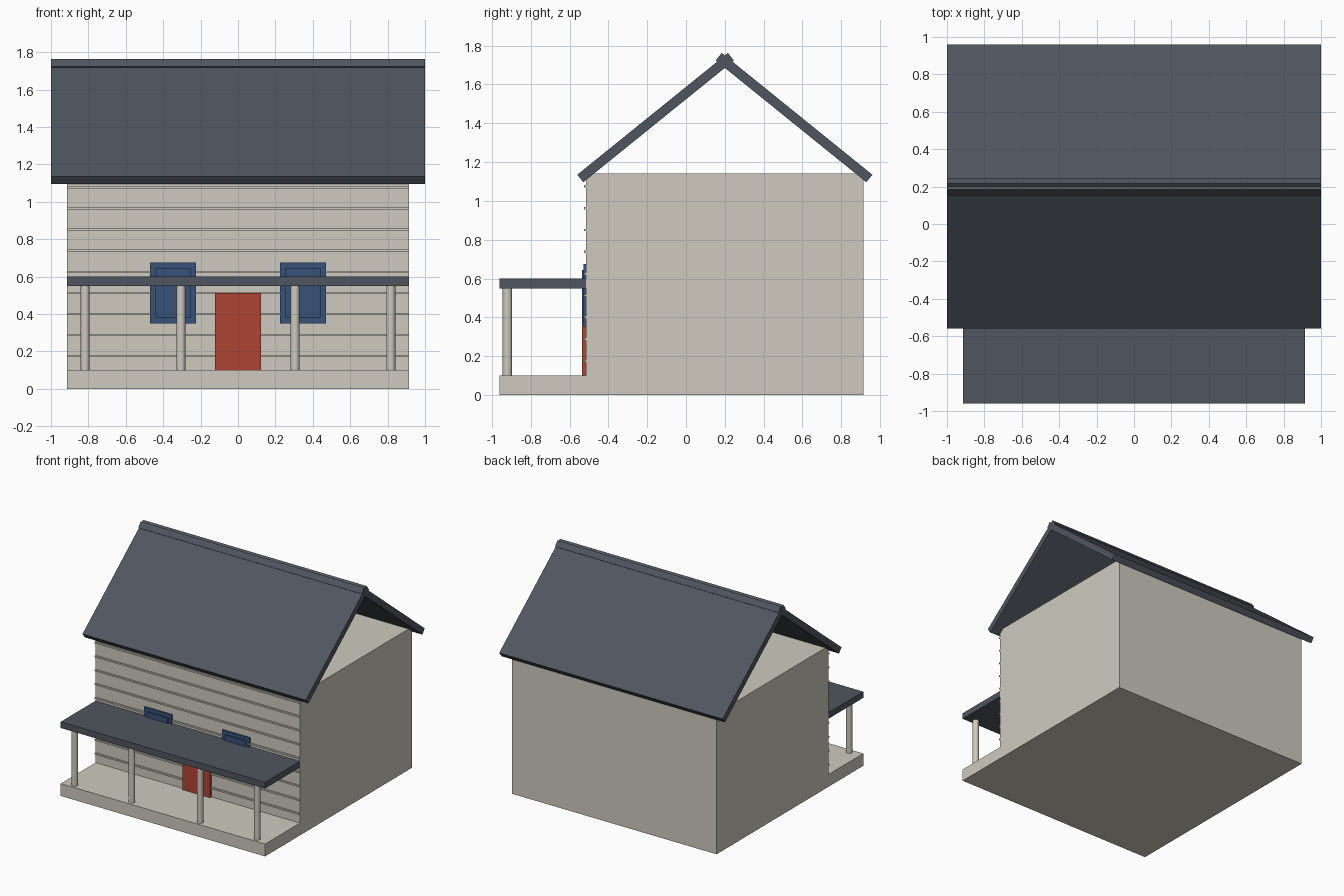
import bpy
import bmesh
from math import pi

cube = bpy.data.objects.get("Cube")
if cube:
    bpy.data.objects.remove(cube, do_unlink=True)


def material(name, rgb):
    m = bpy.data.materials.new(name)
    m.use_nodes = True
    m.diffuse_color = (*rgb, 1)
    m.node_tree.nodes["Principled BSDF"].inputs["Base Color"].default_value = (*rgb, 1)
    return m


CREAM = material("cream paint", (0.62, 0.59, 0.52))
SLATE = material("slate grey", (0.08, 0.092, 0.115))
RED = material("red paint", (0.42, 0.06, 0.035))
BLUE = material("blue glass", (0.04, 0.085, 0.19))


def finish(name, bm, mat):
    bmesh.ops.recalc_face_normals(bm, faces=bm.faces)
    mesh = bpy.data.meshes.new(name)
    bm.to_mesh(mesh)
    bm.free()
    mesh.materials.append(mat)
    obj = bpy.data.objects.new(name, mesh)
    bpy.context.collection.objects.link(obj)
    return obj


def prism(name, profile, x0, x1, mat):
    """Extrude a (y, z) outline along x."""
    bm = bmesh.new()
    face = bm.faces.new([bm.verts.new((x0, y, z)) for y, z in profile])
    new = bmesh.ops.extrude_face_region(bm, geom=[face])["geom"]
    verts = [v for v in new if isinstance(v, bmesh.types.BMVert)]
    bmesh.ops.translate(bm, verts=verts, vec=(x1 - x0, 0, 0))
    return finish(name, bm, mat)


def box(name, x, y, z, mat):
    outline = [(y[0], z[0]), (y[1], z[0]), (y[1], z[1]), (y[0], z[1])]
    return prism(name, outline, x[0], x[1], mat)


HALF = 0.915          # half width of the house
WALL = -0.515         # front wall
PORCH = -0.96         # front edge of the porch
RIDGE = 0.2           # y of the ridge
SPAN = (-HALF, HALF)

# House body and porch
box("house_body", SPAN, (WALL, HALF), (0, 1.14), CREAM)
box("porch_floor", SPAN, (PORCH, WALL), (0, 0.1), CREAM)
box("porch_roof", SPAN, (PORCH, WALL), (0.55, 0.6), SLATE)

# Raised siding strips on the front wall
for i in range(9):
    z = 0.175 + i * 0.1125
    box(f"siding_strip_{i + 1}", SPAN, (WALL - 0.01, WALL + 0.01), (z - 0.006, z + 0.006), CREAM)

# Porch posts
for i, x in enumerate((-0.817, -0.305, 0.305, 0.817)):
    bm = bmesh.new()
    bmesh.ops.create_cone(bm, cap_ends=True, segments=24, radius1=0.024, radius2=0.024, depth=0.45)
    bmesh.ops.translate(bm, verts=bm.verts, vec=(x, -0.92, 0.325))
    post = finish(f"porch_post_{i + 1}", bm, CREAM)
    bpy.ops.object.select_all(action="DESELECT")
    post.select_set(True)
    bpy.context.view_layer.objects.active = post
    bpy.ops.object.shade_smooth_by_angle(angle=pi / 6)

# Door and windows
box("door", (-0.123, 0.123), (WALL - 0.02, WALL), (0.1, 0.512), RED)
for side, cx in (("right", -0.348), ("left", 0.348)):
    box(f"{side}_window", (cx - 0.123, cx + 0.123), (WALL - 0.012, WALL), (0.35, 0.674), BLUE)
    box(f"{side}_window_panel", (cx - 0.093, cx + 0.093), (WALL - 0.021, WALL), (0.38, 0.645), BLUE)

# Roof slabs, crossing each other at the ridge
slope = [(-0.56, 1.135), (-0.529, 1.096), (0.247, 1.723), (0.216, 1.762)]
prism("front_roof_slab", slope, -1, 1, SLATE)
prism("back_roof_slab", [(2 * RIDGE - y, z) for y, z in slope], -1, 1, SLATE)
